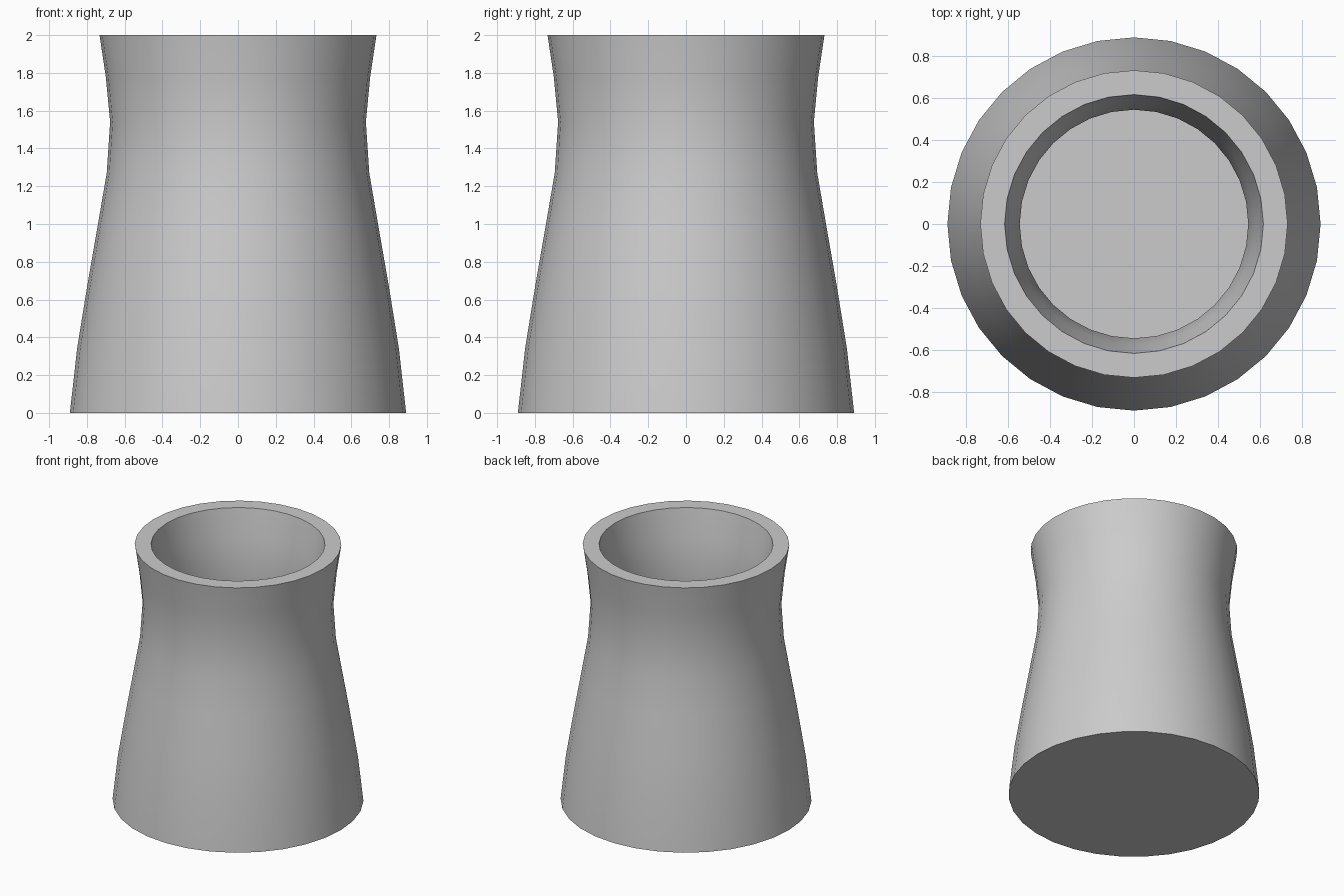
import bpy, bmesh, math

if "Cube" in bpy.data.objects:
    bpy.data.objects.remove(bpy.data.objects["Cube"])

SIDES = 32
# outer wall (radius, height), bottom to top
OUTER = [(0.89, 0), (0.852, 0.34), (0.797, 0.68), (0.743, 0.99),
         (0.695, 1.27), (0.677, 1.54), (0.70, 1.78), (0.733, 2.0)]
# inner wall, rim down to the floor
INNER = [(0.617, 2.0), (0.575, 1.78), (0.545, 1.54), (0.565, 1.27),
         (0.613, 0.99), (0.667, 0.68), (0.722, 0.34), (0.75, 0.13)]


def lathe(name, profile):
    """Spin a profile around z and cap both ends."""
    bm = bmesh.new()
    rings = []
    for r, z in profile:
        rings.append([bm.verts.new((r * math.cos(math.tau * i / SIDES),
                                    r * math.sin(math.tau * i / SIDES), z))
                      for i in range(SIDES)])
    for a, b in zip(rings, rings[1:]):
        for i in range(SIDES):
            j = (i + 1) % SIDES
            bm.faces.new((a[i], a[j], b[j], b[i]))
    bm.faces.new(rings[0][::-1])
    bm.faces.new(rings[-1])
    bmesh.ops.recalc_face_normals(bm, faces=bm.faces)
    mesh = bpy.data.meshes.new(name)
    bm.to_mesh(mesh)
    bm.free()
    obj = bpy.data.objects.new(name, mesh)
    bpy.context.collection.objects.link(obj)
    bpy.context.view_layer.objects.active = obj
    obj.select_set(True)
    bpy.ops.object.shade_smooth_by_angle(angle=math.radians(35))
    return obj


# hollow flared vessel with a closed base
lathe("cooling_tower", OUTER + INNER)
